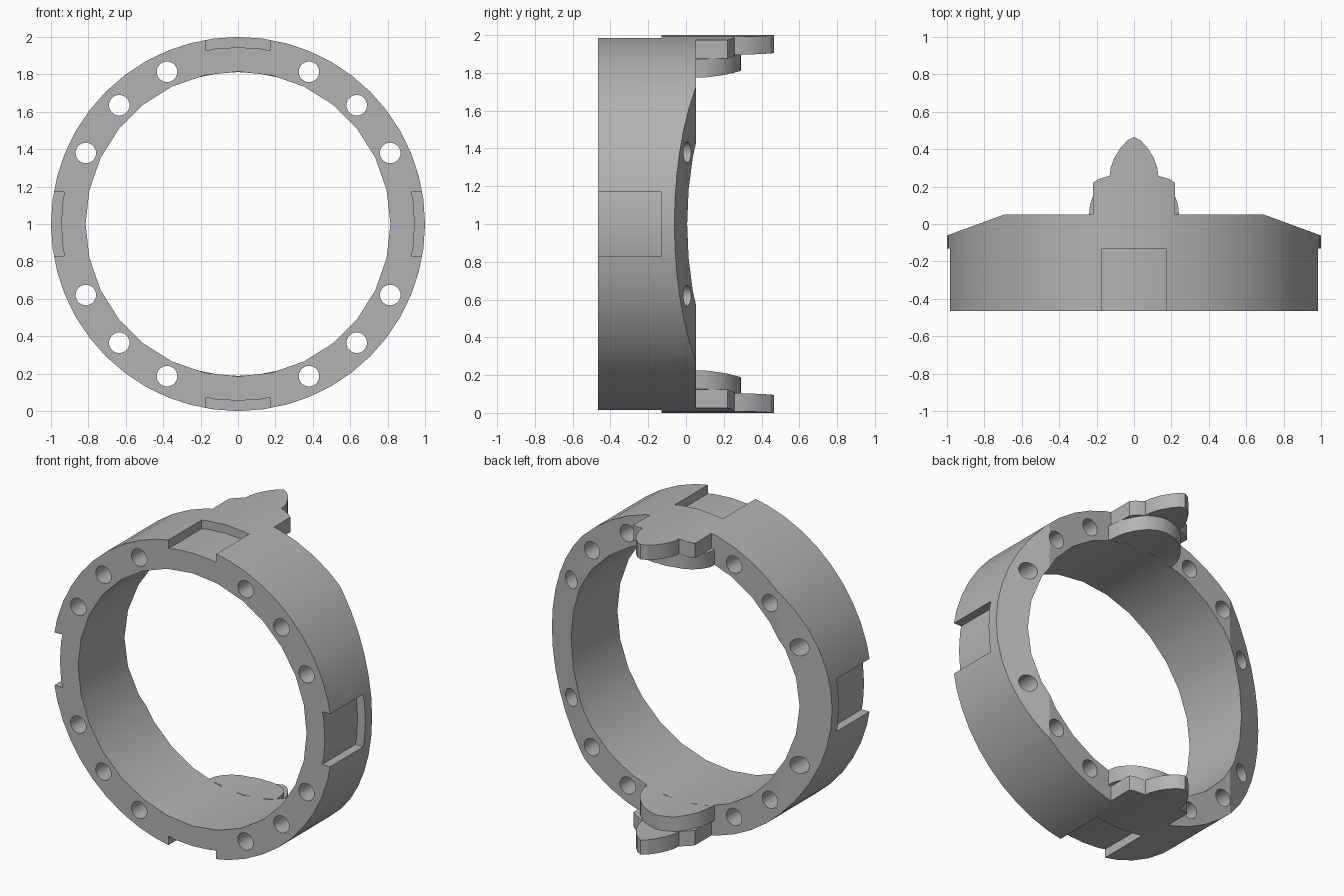
import bpy
from math import pi, sin, cos, radians
from mathutils import Matrix

cube = bpy.data.objects.get("Cube")
if cube:
    bpy.data.objects.remove(cube, do_unlink=True)

grey = bpy.data.materials.new("plain grey")
grey.use_nodes = True
grey.diffuse_color = (0.45, 0.45, 0.45, 1)
grey.node_tree.nodes["Principled BSDF"].inputs["Base Color"].default_value = (0.45, 0.45, 0.45, 1)

FRONT, BACK = -0.465, 0.052


def cylinder(name, r, y0, y1, sides, x=0, z=0):
    """Cylinder lying along y."""
    bpy.ops.mesh.primitive_cylinder_add(vertices=sides, radius=r, depth=y1 - y0)
    ob = bpy.context.object
    ob.name = name
    ob.data.transform(Matrix.Translation((x, (y0 + y1) / 2, z)) @ Matrix.Rotation(pi / 2, 4, 'X'))
    return ob


def prism(name, outline, z0, z1):
    """Counter-clockwise xy outline extruded along z."""
    n = len(outline)
    verts = [(x, y, z) for z in (z0, z1) for x, y in outline]
    faces = [list(range(n))[::-1], list(range(n, 2 * n))]
    faces += [(i, (i + 1) % n, n + (i + 1) % n, n + i) for i in range(n)]
    mesh = bpy.data.meshes.new(name)
    mesh.from_pydata(verts, [], faces)
    ob = bpy.data.objects.new(name, mesh)
    bpy.context.collection.objects.link(ob)
    return ob


def combine(ob, other, operation):
    """Apply a boolean and discard the helper."""
    mod = ob.modifiers.new("cut", 'BOOLEAN')
    mod.object, mod.operation, mod.solver = other, operation, 'EXACT'
    bpy.context.view_layer.objects.active = ob
    bpy.ops.object.modifier_apply(modifier=mod.name)
    bpy.data.objects.remove(other, do_unlink=True)


def curved_plate(name, outline, r0, r1, turn):
    """Outline seen from above, kept between two radii, turned about y."""
    ob = prism(name, outline, 0.4, 1.3)
    combine(ob, cylinder("outer", r1, -1, 1, 48), 'INTERSECT')
    combine(ob, cylinder("inner", r0, -1, 1, 48), 'DIFFERENCE')
    ob.data.transform(Matrix.Rotation(turn, 4, 'Y'))
    return ob


def mirrored(half):
    """Right half of an outline, bottom to top, completed on the left."""
    return half + [(-x, y) for x, y in reversed(half) if x > 0]


def finish(ob):
    ob.data.transform(Matrix.Translation((0, 0, 1)))
    ob.data.materials.clear()
    ob.data.materials.append(grey)
    bpy.ops.object.select_all(action='DESELECT')
    ob.select_set(True)
    bpy.context.view_layer.objects.active = ob
    bpy.ops.object.shade_smooth_by_angle(angle=radians(18))


# Ring body with bore
ring = cylinder("ring_body", 1.0, FRONT, BACK, 48)
combine(ring, cylinder("bore", 0.815, -1, 1, 28), 'DIFFERENCE')

# Sloped back on both sides
slope = [(0.69, BACK), (1.31, -0.175), (1.31, 0.3), (0.69, 0.3)]
combine(ring, prism("slope", slope, -2, 2), 'DIFFERENCE')
combine(ring, prism("slope", [(-x, y) for x, y in reversed(slope)], -2, 2), 'DIFFERENCE')

# Four pockets on the outer front edge
pocket = mirrored([(0.17, -0.6), (0.17, -0.13)])
for k in range(4):
    combine(ring, curved_plate("pocket", pocket, 0.945, 1.1, k * pi / 2), 'DIFFERENCE')

# Bolt holes, three in each quarter
for quarter in range(4):
    for deg in (25, 45, 65):
        a = radians(quarter * 90 + deg)
        combine(ring, cylinder("hole", 0.055, -1, 1, 24, 0.898 * cos(a), 0.898 * sin(a)), 'DIFFERENCE')
finish(ring)

# Pointed clips and rounded tongues at top and bottom
clip = mirrored([(0.22, BACK), (0.22, 0.22), (0.19, 0.24), (0.13, 0.258), (0.125, 0.3),
                 (0.105, 0.355), (0.07, 0.41), (0.035, 0.447), (0, 0.465)])
tongue = [(0.24 * cos(pi * i / 24), BACK + 0.238 * sin(pi * i / 24)) for i in range(25)]
for side, turn in (("top", 0), ("bottom", pi)):
    finish(curved_plate(side + "_clip", clip, 0.905, 1.0, turn))
    finish(curved_plate(side + "_tongue", tongue, 0.812, 0.905, turn))
